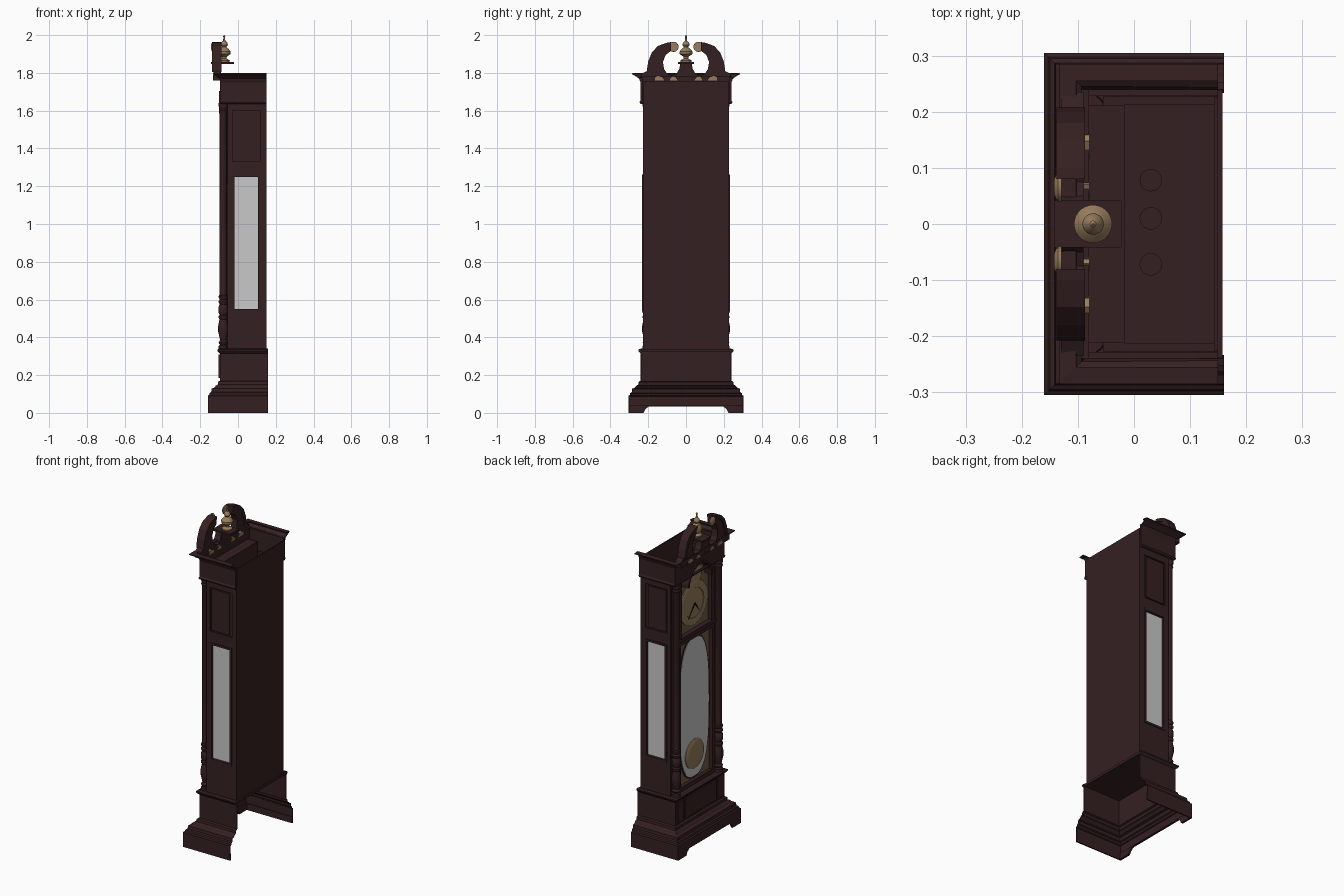
import bpy, bmesh, math
from mathutils import Matrix

if "Cube" in bpy.data.objects:
    bpy.data.objects.remove(bpy.data.objects["Cube"])

def material(name, col):
    m = bpy.data.materials.new(name)
    m.diffuse_color = (*col, 1)
    m.use_nodes = True
    m.node_tree.nodes["Principled BSDF"].inputs["Base Color"].default_value = m.diffuse_color
    return m

WOOD = material("dark mahogany", (.036, .0145, .0155))
BRASS = material("brass", (.31, .205, .11))
BRONZE = material("bronze ornament", (.17, .105, .055))
GLASS = material("grey glass", (.58, .58, .58))
BLACK = material("black hands", (.008, .006, .006))
smooth = []

def finish(name, bm, mat, recalc=True):
    if recalc:
        bmesh.ops.recalc_face_normals(bm, faces=bm.faces)
    me = bpy.data.meshes.new(name)
    bm.to_mesh(me)
    bm.free()
    me.materials.append(mat)
    ob = bpy.data.objects.new(name, me)
    bpy.context.collection.objects.link(ob)
    return ob

def box(name, x, y, z, mat=WOOD):
    bm = bmesh.new()
    c = [(a + b) / 2 for a, b in (x, y, z)]
    s = [abs(b - a) for a, b in (x, y, z)]
    bmesh.ops.create_cube(bm, size=1, matrix=Matrix.Translation(c) @ Matrix.Diagonal((*s, 1)))
    return finish(name, bm, mat)

def prism(name, pts, x0, x1, mat=WOOD):
    """Outline in the y-z plane pushed along x."""
    bm = bmesh.new()
    f = bm.faces.new([bm.verts.new((x0, y, z)) for y, z in pts])
    r = bmesh.ops.extrude_face_region(bm, geom=[f])
    for v in r["geom"]:
        if isinstance(v, bmesh.types.BMVert):
            v.co.x = x1
    return finish(name, bm, mat)

def lathe(name, prof, loc, mat, n=24, along_x=False):
    bm = bmesh.new()
    rings = []
    for r, h in prof:
        ring = []
        for i in range(n):
            a = 2 * math.pi * i / n
            p = (h, r * math.cos(a), r * math.sin(a)) if along_x else (r * math.cos(a), r * math.sin(a), h)
            ring.append(bm.verts.new([p[k] + loc[k] for k in range(3)]))
        rings.append(ring)
    for a, b in zip(rings, rings[1:]):
        for i in range(n):
            j = (i + 1) % n
            bm.faces.new((a[i], a[j], b[j], b[i]))
    bm.faces.new(rings[0])
    bm.faces.new(rings[-1])
    ob = finish(name, bm, mat)
    smooth.append(ob)
    return ob

def surround(name, prof, xb, xf, hy, thick=.012):
    """Moulding swept round both sides and the front, open at the back; profile is (outset, z) going up."""
    bm = bmesh.new()
    rows = [[bm.verts.new(p) for p in ((xb, -hy - o, z), (xf - o, -hy - o, z), (xf - o, hy + o, z), (xb, hy + o, z))]
            for o, z in prof]
    for a, b in zip(rows, rows[1:]):
        for i in range(3):
            bm.faces.new((a[i], b[i], b[i + 1], a[i + 1]))
    ob = finish(name, bm, WOOD, False)
    m = ob.modifiers.new("thickness", "SOLIDIFY")
    m.thickness, m.offset = thick, -1
    return ob

def arc(cy, cz, r, a0, a1, n):
    return [(cy + r * math.cos(math.radians(a0 + (a1 - a0) * i / n)),
             cz + r * math.sin(math.radians(a0 + (a1 - a0) * i / n))) for i in range(n + 1)]

def frame(name, x, y, z, w):
    """Rectangular frame on the front (y-z) face."""
    for lo, hi in ((y[0], y[0] + w), (y[1] - w, y[1])):
        box(name + "_stile", x, (lo, hi), z)
    for lo, hi in ((z[0], z[0] + w), (z[1] - w, z[1])):
        box(name + "_rail", x, (y[0] + w, y[1] - w), (lo, hi))

# --- base: bracket feet, stepped mouldings, box and deck
half = [(.195, .035), (.215, .02), (.225, 0), (.305, 0), (.305, .04)]
prism("front_bracket_feet", half + [(-y, z) for y, z in reversed(half)], -.16, -.148)
for s in (-1, 1):
    box("side_foot", (-.148, .16), (s * .297, s * .305), (0, .04))
surround("plinth_and_base", [(.065, .04), (.065, .09), (.058, .095), (.055, .105), (.047, .11), (.045, .128),
                             (.03, .134), (.022, .145), (.012, .15), (.01, .165), (0, .17), (0, .325)],
         .16, -.095, .24, .005)
surround("base_top_moulding", [(0, .315), (.006, .32), (.012, .328), (.012, .336), (0, .34)], .16, -.097, .24, .01)
box("base_deck", (-.097, .158), (-.24, .24), (.322, .337))
for lo, hi in ((-.225, -.165), (-.15, .15), (.165, .225)):
    box("base_raised_panel", (-.103, -.093), (lo, hi), (.185, .31))

# --- case: back, front board, sides with recessed glass and upper panel
box("back_panel", (.143, .15), (-.225, .225), (.335, 1.757))
box("front_board", (-.044, -.034), (-.225, .225), (.335, 1.64))
for s in (-1, 1):
    side = (s * .212, s * .227)
    for x in ((-.055, -.03), (.117, .15)):
        box("side_stile", x, side, (.335, 1.65))
    for z in ((.335, .538), (1.262, 1.33), (1.6, 1.65)):
        box("side_rail", (-.03, .117), side, z)
    box("side_glass", (-.018, .105), (s * .214, s * .217), (.55, 1.25), GLASS)
    for x, z in (((-.03, -.018), (.538, 1.262)), ((.105, .117), (.538, 1.262)),
                 ((-.018, .105), (.538, .55)), ((-.018, .105), (1.25, 1.262))):
        box("side_glass_frame", x, (s * .212, s * .232), z)
    box("side_panel", (-.03, .117), (s * .212, s * .219), (1.33, 1.6))
    box("side_raised_panel", (-.022, .1), (s * .215, s * .226), (1.338, 1.592))

# --- corner columns: turned baluster below, plain shaft above
col = [(.024, .337), (.024, .355), (.018, .36), (.025, .372), (.017, .385), (.02, .4), (.027, .43), (.027, .46),
       (.02, .495), (.025, .503), (.025, .512), (.019, .518), (.026, .535), (.026, .56), (.019, .575),
       (.025, .585), (.025, .592), (.018, .6), (.024, .61), (.024, .62), (.02, .625), (.019, 1.59), (.024, 1.6),
       (.02, 1.61), (.025, 1.625), (.025, 1.64)]
for s in (-1, 1):
    lathe("corner_column", col, (-.078, s * .205, 0), WOOD, 16)

# --- lower door: frame, corner ornaments, oval glass, pendulum bob
frame("door_frame", (-.072, -.038), (-.178, .178), (.338, 1.262), .026)
box("door_spandrels", (-.05, -.042), (-.153, .153), (.362, 1.238), BRONZE)

def oval(ry, rz):
    p = []
    for i in range(56):
        c, d = math.cos(2 * math.pi * i / 56), math.sin(2 * math.pi * i / 56)
        p.append((math.copysign(abs(c) ** .72 * ry, c), .803 + math.copysign(abs(d) ** .72 * rz, d)))
    return p

prism("oval_rim", oval(.15, .434), -.054, -.048)
prism("oval_glass", oval(.141, .424), -.056, -.053, GLASS)
lathe("pendulum_bob", [(.09, .004), (.09, -.002), (.085, -.005), (.05, -.009), (.02, -.01)],
      (-.058, 0, .515), BRASS, 40, True)

# --- dial: divider, frame, arched plate, ring, hands, board behind
box("dial_divider", (-.08, -.04), (-.182, .182), (1.262, 1.285))
for s in (-1, 1):
    box("dial_frame_side", (-.074, -.04), (s * .143, s * .178), (1.285, 1.64))
prism("dial_plate", [(-.143, 1.285), (.143, 1.285), (.143, 1.585)] + arc(0, 1.585, .112, 0, 180, 20)
      + [(-.143, 1.585)], -.05, -.04, BRONZE)
lathe("dial_ring", [(.135, .004), (.135, -.004), (.128, -.007), (.09, -.007), (.088, -.005)],
      (-.051, 0, 1.44), BRASS, 40, True)
lathe("arch_disc", [(.075, .004), (.075, -.003), (.07, -.005)], (-.052, 0, 1.61), BRASS, 32, True)
for ang, length in ((215, .07), (140, .1)):
    a = math.radians(ang)
    d, p = (math.sin(a), math.cos(a)), (math.cos(a), -math.sin(a))
    prism("clock_hand", [(p[0] * .005, 1.44 + p[1] * .005), (d[0] * length, 1.44 + d[1] * length),
                         (-p[0] * .005, 1.44 - p[1] * .005)], -.063, -.06, BLACK)
box("dial_back_board", (-.038, -.017), (-.212, .212), (1.28, 1.715))
box("dial_top_cover", (-.085, -.036), (-.212, .212), (1.705, 1.715))

# --- crown: frieze, arch, cornice
surround("frieze_lower_bead", [(-.005, 1.634), (.003, 1.638), (.006, 1.646), (0, 1.656)], .15, -.09, .24)
for s in (-1, 1):
    box("frieze_side", (-.09, .15), (s * .228, s * .24), (1.65, 1.775))
prism("arched_frieze", [(-.24, 1.64)] + arc(0, 1.585, .112, 150.6, 29.4, 20)
      + [(.24, 1.64), (.24, 1.78), (-.24, 1.78)], -.094, -.08)
prism("arch_moulding", arc(0, 1.585, .12, 0, 180, 24) + arc(0, 1.585, .106, 180, 0, 24), -.101, -.05)
surround("cornice", [(0, 1.75), (.004, 1.758), (.008, 1.77), (.02, 1.778), (.034, 1.787), (.045, 1.792),
                     (.045, 1.798), (.015, 1.8)], .15, -.088, .24, .006)

# --- swan-neck pediment with rosettes and leaves
neck = [(0, 1.76), (.235, 1.76), (.235, 1.795), (.208, 1.81), (.2, 1.86), (.18, 1.91), (.148, 1.943), (.1, 1.96),
        (.08, 1.962), (.08, 1.916), (.108, 1.895), (.122, 1.858), (.116, 1.82),
        (.1, 1.796), (.075, 1.786), (.05, 1.796), (.036, 1.82), (.03, 1.85), (0, 1.85)]
edge = [(.208, 1.806), (.2, 1.86), (.18, 1.91), (.148, 1.943), (.1, 1.96), (.08, 1.963), (.08, 1.945), (.1, 1.94),
        (.14, 1.922), (.163, 1.895), (.18, 1.85), (.188, 1.806)]
for s in (-1, 1):
    prism("swan_neck", [(s * y, z) for y, z in neck], -.13, -.09)
    prism("swan_neck_moulding", [(s * y, z) for y, z in edge], -.138, -.087)
    lathe("rosette", [(.026, .002), (.027, -.004), (.02, -.009), (.01, -.012)],
          (-.131, s * .066, 1.938), BRASS, 20, True)
    for leaf in (((.045, 1.76), (.085, 1.76), (.082, 1.772), (.07, 1.783), (.055, 1.776)),
                 ((.115, 1.76), (.165, 1.76), (.165, 1.775), (.148, 1.788), (.125, 1.776))):
        prism("leaf_ornament", [(s * y, z) for y, z in leaf], -.133, -.079, BRASS)

# --- finial on its shelf
box("finial_shelf", (-.142, -.022), (-.042, .042), (1.846, 1.857))
lathe("finial", [(.028, 1.857), (.03, 1.866), (.012, 1.876), (.014, 1.886), (.033, 1.899), (.034, 1.913),
                 (.022, 1.928), (.011, 1.936), (.019, 1.948), (.016, 1.96), (.006, 1.97), (.004, 1.988),
                 (.006, 1.994), (.001, 2.0)], (-.073, 0, 0), BRASS, 28)

# --- weights hanging on chains inside the open-topped case
for y in (-.072, .01, .078):
    lathe("weight_body", [(.019, .75), (.019, 1.0)], (.03, y, 0), BRASS, 20)
    lathe("weight_cap", [(.02, 1.0), (.02, 1.01)], (.03, y, 0), WOOD, 20)
    box("weight_chain", (.029, .031), (y - .001, y + .001), (1.01, 1.6), BRASS)

bpy.ops.object.select_all(action='DESELECT')
for ob in smooth:
    ob.select_set(True)
bpy.context.view_layer.objects.active = smooth[0]
bpy.ops.object.shade_smooth_by_angle(angle=math.radians(35))
